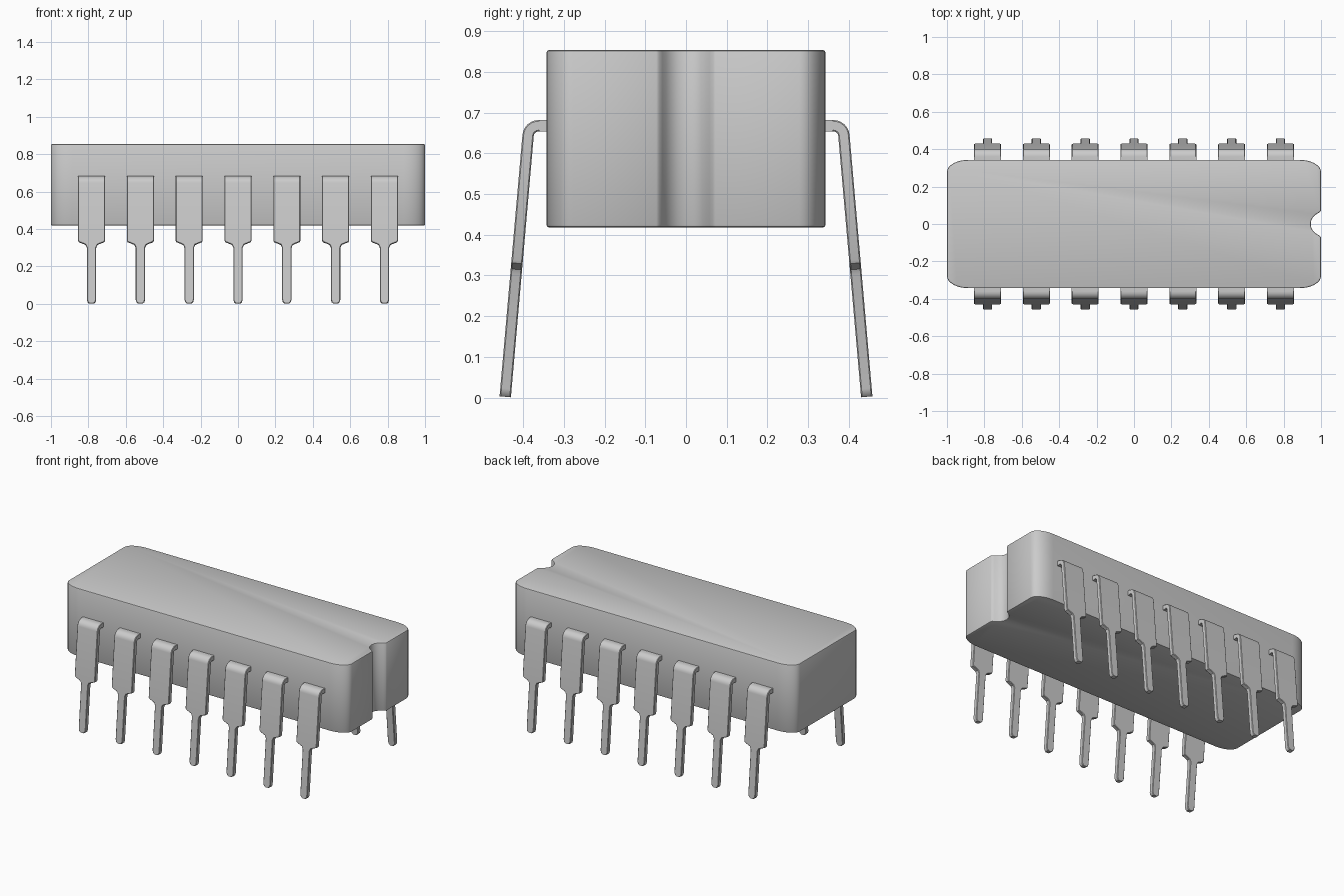
import bpy, bmesh, math
from mathutils import Vector

if "Cube" in bpy.data.objects:
    bpy.data.objects.remove(bpy.data.objects["Cube"])


def finish(bm, name):
    bmesh.ops.recalc_face_normals(bm, faces=bm.faces)
    mesh = bpy.data.meshes.new(name)
    bm.to_mesh(mesh)
    bm.free()
    ob = bpy.data.objects.new(name, mesh)
    bpy.context.collection.objects.link(ob)
    bpy.ops.object.select_all(action='DESELECT')
    ob.select_set(True)
    bpy.context.view_layer.objects.active = ob
    bpy.ops.object.shade_smooth_by_angle(angle=math.radians(35))
    return ob


# Body: rounded rectangle outline with a notch at the +x end
HX, HY, RX, RY = 1.0, 0.343, 0.115, 0.065
Z0, Z1 = 0.418, 0.854
outline = []
for sx, sy, start in ((1, 1, 0), (-1, 1, 90), (-1, -1, 180), (1, -1, 270)):
    for i in range(9):
        a = math.radians(start + i * 90 / 8)
        outline.append((sx * (HX - RX) + RX * math.cos(a),
                        sy * (HY - RY) + RY * math.sin(a)))
half_notch = [(1.0, 0.073), (0.996, 0.066), (0.985, 0.058), (0.970, 0.049),
              (0.957, 0.036), (0.948, 0.020)]
outline += [(x, -y) for x, y in half_notch] + [(0.945, 0)] + half_notch[::-1]

bm = bmesh.new()
base = bm.faces.new([bm.verts.new((x, y, Z0)) for x, y in outline])
top = bmesh.ops.extrude_face_region(bm, geom=[base], use_keep_orig=True)
bmesh.ops.translate(bm, vec=(0, 0, Z1 - Z0),
                    verts=[v for v in top['geom'] if isinstance(v, bmesh.types.BMVert)])
bmesh.ops.recalc_face_normals(bm, faces=bm.faces)
rim = [e for e in bm.edges if abs(e.verts[0].co.z - e.verts[1].co.z) < 1e-5]
bmesh.ops.bevel(bm, geom=rim, offset=0.007, segments=2, affect='EDGES', profile=0.5)
finish(bm, "chip_body")


# Pin: a bent strip swept along stations of (y, z, half width, tangent)
THICK = 0.028
WIDE, SLIM = 0.072, 0.025
LEAN = math.atan(0.0875)
down = Vector((math.sin(LEAN), -math.cos(LEAN)))
stations = [(0.32, 0.668, WIDE, Vector((1, 0)))]
R = 0.026
turn = math.pi / 2 - LEAN
for i in range(7):
    a = turn * i / 6
    stations.append((0.362 + R * math.sin(a), 0.668 - R * (1 - math.cos(a)), WIDE,
                     Vector((math.cos(a), -math.sin(a)))))
y0, z0 = stations[-1][:2]
for z, w in ((0.338, WIDE), (0.330, 0.068), (0.321, 0.045), (0.315, 0.032), (0.300, SLIM),
             (0.022, SLIM), (0.009, 0.021), (0.002, 0.013)):
    stations.append((y0 + (z0 - z) * math.tan(LEAN), z, w, down))

bm = bmesh.new()
rings = []
for y, z, w, t in stations:
    n = Vector((-t.y, t.x)) * THICK / 2
    rings.append([bm.verts.new((s * w, y + o * n.x, z + o * n.y))
                  for s, o in ((-1, 1), (1, 1), (1, -1), (-1, -1))])
for a, b in zip(rings, rings[1:]):
    for i in range(4):
        j = (i + 1) % 4
        bm.faces.new((a[i], a[j], b[j], b[i]))
bm.faces.new(rings[0])
bm.faces.new(rings[-1])
bmesh.ops.recalc_face_normals(bm, faces=bm.faces)
# soften the long edges of the strip
long_edges = [e for e in bm.edges
              if abs(e.verts[0].index - e.verts[1].index) >= 0
              and abs(e.calc_face_angle(0)) > math.radians(60)
              and abs(e.verts[0].co.x - e.verts[1].co.x) < 0.03
              and min(v.co.y for v in e.verts) > 0.33
              and any(a[i] in e.verts and b[i] in e.verts
                      for a, b in zip(rings, rings[1:]) for i in range(4))]
bmesh.ops.bevel(bm, geom=long_edges, offset=0.003, segments=1, affect='EDGES')
pin = finish(bm, "back_pin_1")

# Two rows of seven pins sharing one mesh
for side, angle in (("back", 0), ("front", math.pi)):
    for i in range(7):
        ob = pin
        if (side, i) != ("back", 0):
            ob = bpy.data.objects.new(f"{side}_pin_{i + 1}", pin.data)
            bpy.context.collection.objects.link(ob)
        ob.location.x = (i - 3) * 0.261
        ob.rotation_euler.z = angle
